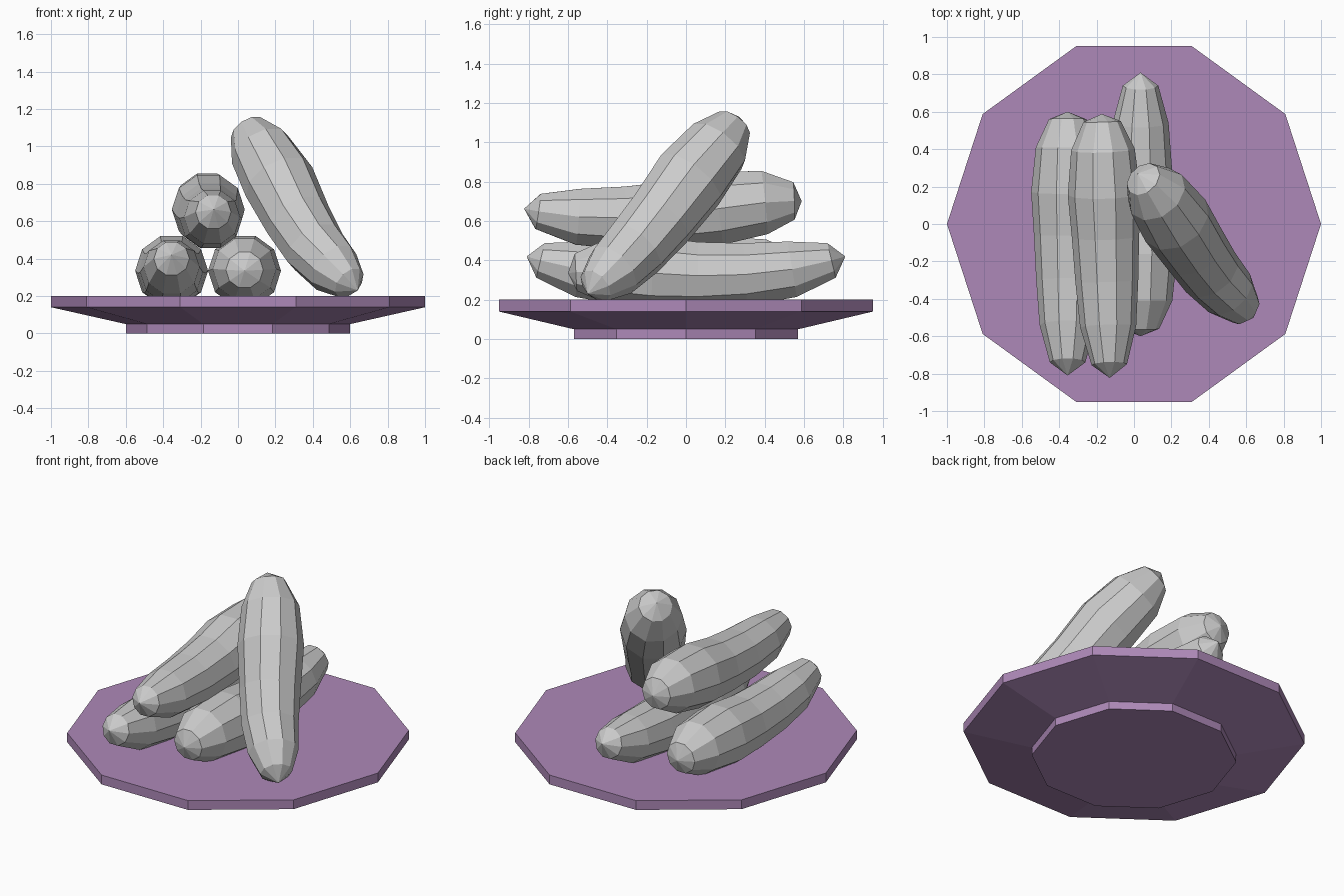
import bpy, bmesh
from math import sin, cos, pi, radians
from mathutils import Vector, Matrix

if "Cube" in bpy.data.objects:
    bpy.data.objects.remove(bpy.data.objects["Cube"])

SIDES = 10


def finish(name, bm):
    bmesh.ops.recalc_face_normals(bm, faces=bm.faces[:])
    mesh = bpy.data.meshes.new(name)
    bm.to_mesh(mesh)
    bm.free()
    obj = bpy.data.objects.new(name, mesh)
    bpy.context.collection.objects.link(obj)
    return obj


def skin(bm, rings):
    for a, b in zip(rings, rings[1:]):
        for i in range(SIDES):
            j = (i + 1) % SIDES
            bm.faces.new((a[i], a[j], b[j], b[i]))


# Plate: ten-sided profile with a foot and a flat top
def plate(profile):
    bm = bmesh.new()
    rings = [[bm.verts.new((r * cos(2 * pi * i / SIDES), r * sin(2 * pi * i / SIDES), z))
              for i in range(SIDES)] for r, z in profile]
    skin(bm, rings)
    bm.faces.new(rings[0])
    bm.faces.new(rings[-1])
    return finish("plate", bm)


# Cucumber: rings swept along a centre line, closed with a fan at each tip
RADII = [0.095, 0.15, 0.168, 0.18, 0.195, 0.17, 0.1]


def cucumber(name, path):
    bm = bmesh.new()
    pts = [Vector(p) for p in path]
    rings = []
    for k, r in enumerate(RADII, 1):
        t = (pts[k + 1] - pts[k - 1]).normalized()
        side = t.cross(Vector((0, 0, 1))).normalized()
        up = side.cross(t)
        rings.append([bm.verts.new(pts[k] + r * (cos(2 * pi * i / SIDES) * side
                                                 + sin(2 * pi * i / SIDES) * up))
                      for i in range(SIDES)])
    skin(bm, rings)
    for tip, ring in ((pts[0], rings[0]), (pts[-1], rings[-1])):
        v = bm.verts.new(tip)
        for i in range(SIDES):
            bm.faces.new((v, ring[i], ring[(i + 1) % SIDES]))
    return finish(name, bm)


dish = plate([(0.6, 0), (0.6, 0.05), (1.0, 0.14), (1.0, 0.2)])
purple = bpy.data.materials.new("purple_glaze")
purple.diffuse_color = (0.42, 0.25, 0.48, 1)
purple.use_nodes = True
purple.node_tree.nodes["Principled BSDF"].inputs["Base Color"].default_value = purple.diffuse_color
dish.data.materials.append(purple)

# Shared centre line for the three stacked cucumbers, narrow end to the front
bend = [Vector((0, y, z)) for y, z in (
    (-0.81, 0.42), (-0.74, 0.4), (-0.54, 0.355), (-0.3, 0.328), (-0.06, 0.322),
    (0.17, 0.335), (0.41, 0.345), (0.56, 0.34), (0.6, 0.335))]


def placed(x, z=0, turn=0, tilt=0):
    m = (Matrix.Translation((x, 0, z)) @ Matrix.Rotation(radians(turn), 4, 'Z')
         @ Matrix.Rotation(radians(tilt), 4, 'X'))
    return [m @ p for p in bend]


cucumber("cucumber_left", placed(-0.355))
cucumber("cucumber_right", placed(0.035, turn=180))
top_path = [p + Vector((0, 0.02, 0)) for p in placed(-0.155, 0.315, 1.7, 5)]
cucumber("cucumber_top", top_path)

# Leaning cucumber, narrow end resting on the plate
cucumber("cucumber_leaning", [
    (0.64, -0.5, 0.23), (0.595, -0.46, 0.27), (0.51, -0.37, 0.35),
    (0.41, -0.26, 0.46), (0.32, -0.13, 0.61), (0.22, 0.02, 0.81),
    (0.12, 0.16, 0.98), (0.05, 0.24, 1.09), (0.02, 0.27, 1.13)])
